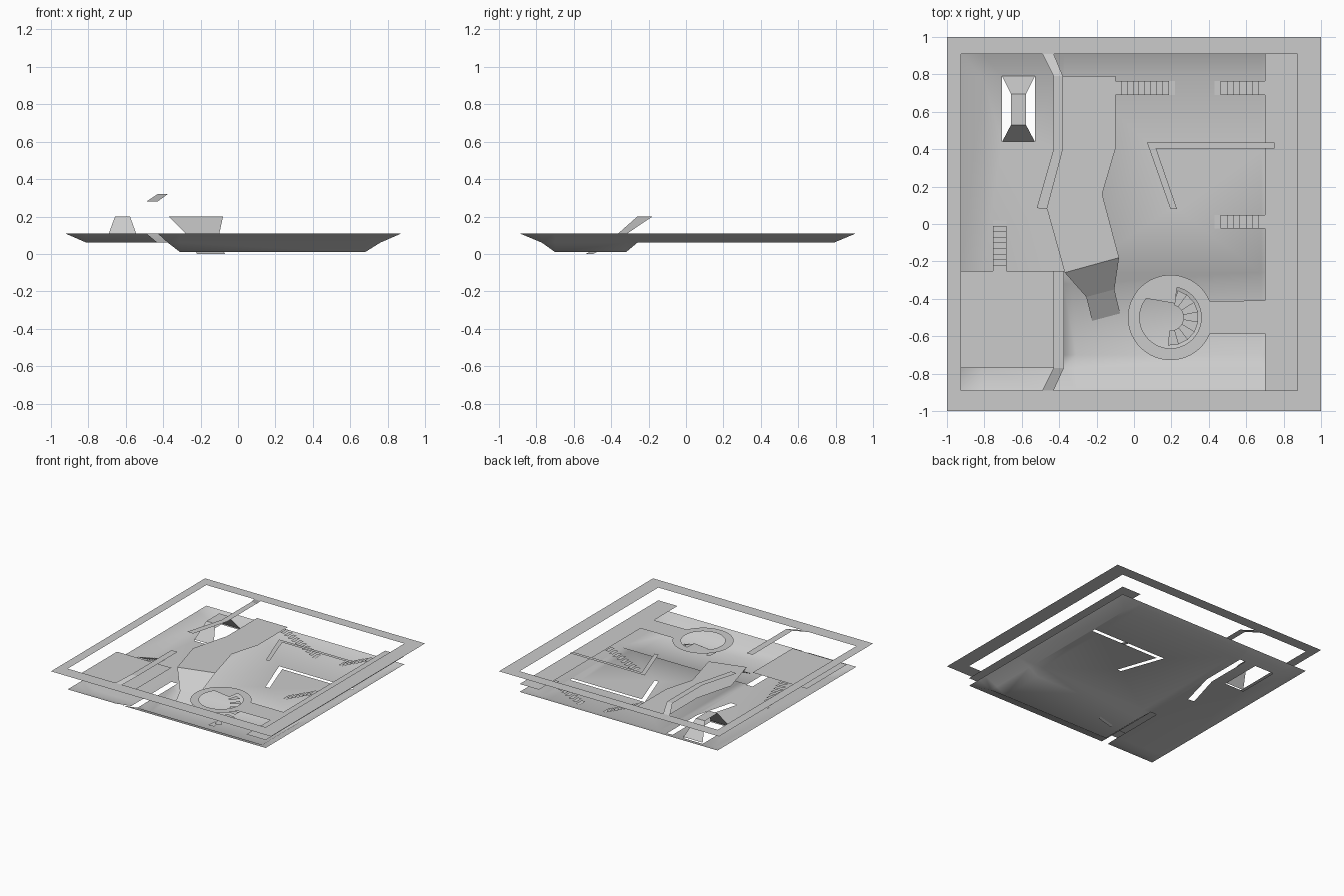
import bpy, bmesh
from math import cos, sin, radians
from mathutils import Vector
from mathutils.geometry import delaunay_2d_cdt

if "Cube" in bpy.data.objects:
    bpy.data.objects.remove(bpy.data.objects["Cube"])

X0, X1, Y0, Y1 = -0.925, 0.875, -0.89, 0.91      # inside of the rim
FLOOR, DECK, PLATEAU, RIM, WALL = 0.06, 0.175, 0.20, 0.28, 0.32


def make(name, verts, faces, smooth=False):
    me = bpy.data.meshes.new(name)
    me.from_pydata([tuple(v) for v in verts], [], [list(f) for f in faces])
    bm = bmesh.new()
    bm.from_mesh(me)
    bm.normal_update()
    bmesh.ops.reverse_faces(bm, faces=[f for f in bm.faces if f.normal.z < 0])
    for f in bm.faces:
        f.smooth = smooth
    bm.to_mesh(me)
    bm.free()
    ob = bpy.data.objects.new(name, me)
    bpy.context.collection.objects.link(ob)
    return ob


def inside(p, loop):
    hit = False
    for a, b in zip(loop, loop[1:] + loop[:1]):
        if (a[1] > p[1]) != (b[1] > p[1]):
            if p[0] < a[0] + (p[1] - a[1]) * (b[0] - a[0]) / (b[1] - a[1]):
                hit = not hit
    return hit


def sheet(name, loops, height, lines=(), smooth=False):
    """Surface bounded by loops[0] with the other loops as holes."""
    pts, edges = [], []
    for lp in loops:
        s = len(pts)
        pts += [Vector(p) for p in lp]
        edges += [(s + i, s + (i + 1) % len(lp)) for i in range(len(lp))]
    for a, b in lines:
        edges.append((len(pts), len(pts) + 1))
        pts += [Vector(a), Vector(b)]
    v, _, f, *_ = delaunay_2d_cdt(pts, edges, [], 0, 1e-5)
    keep = []
    for t in f:
        c = sum((v[i] for i in t), Vector((0, 0))) / len(t)
        if inside(c, loops[0]) and not any(inside(c, h) for h in loops[1:]):
            keep.append(t)
    h = height if callable(height) else (lambda x, y: height)
    return make(name, [(p.x, p.y, h(p.x, p.y)) for p in v], keep, smooth)


def ribbon(name, pairs):
    """Quads between successive left/right point pairs."""
    verts = [p for pair in pairs for p in pair]
    return make(name, verts, [(2*i, 2*i+1, 2*i+3, 2*i+2) for i in range(len(pairs) - 1)])


def rect(x0, x1, y0, y1):
    return [(x0, y0), (x1, y0), (x1, y1), (x0, y1)]


def treads(name, start, end, half, z0, z1, n):
    """Straight flight of n separate flat treads."""
    a, b = Vector(start), Vector(end)
    d = (b - a) / n
    s = Vector((-d.y, d.x)).normalized() * half
    verts, faces = [], []
    for i in range(n):
        z = z0 + (z1 - z0) * (i + 0.5) / n
        p, q = a + d * i, a + d * (i + 1)
        faces.append(range(len(verts), len(verts) + 4))
        verts += [(c.x, c.y, z) for c in (p + s, p - s, q - s, q + s)]
    make(name, verts, faces)


# --- terrain: raised border, flat floor, sunken basin ---
def clamp(t):
    return max(0.0, min(1.0, t))


def ground(x, y):
    bank = max((X0 + 0.115 - x) / 0.115, (x - X1 + 0.115) / 0.115,
               (Y0 + 0.12 - y) / 0.12, (y - Y1 + 0.12) / 0.12)
    dip = min(clamp((x + 0.375) / 0.065), clamp((0.76 - x) / 0.08),
              clamp((y + 0.77) / 0.07), clamp((-0.26 - y) / 0.06))
    return FLOOR + 0.05 * clamp(bank) - 0.05 * dip


wall_l = [(-0.43, 0.79), (-0.43, 0.40), (-0.52, 0.085)]
wall_r = [(-0.38, 0.79), (-0.38, 0.40), (-0.465, 0.08)]
front_l = [(-0.43, -0.25), (-0.43, -0.77), (-0.49, Y0)]
front_r = [(-0.375, -0.25), (-0.375, -0.77), (-0.43, Y0)]
ell = [(0.07, 0.435), (0.75, 0.435), (0.75, 0.405), (0.118, 0.405), (0.23, 0.08), (0.195, 0.08)]
pit = rect(-0.705, -0.53, 0.44, 0.79)
lines = [((x, Y0), (x, Y1)) for x in (-0.81, -0.375, -0.31, 0.68, 0.76)]
lines += [((X0, y), (X1, y)) for y in (-0.77, -0.70, -0.32, -0.26, 0.79)]
lines += [((X0, Y0), (-0.81, -0.77)), ((X1, Y0), (0.76, -0.77)),
          ((X0, Y1), (-0.81, 0.79)), ((X1, Y1), (0.76, 0.79)),
          ((0.76, -0.77), (0.68, -0.70)), ((0.76, -0.26), (0.68, -0.32)),
          ((-0.375, -0.77), (-0.31, -0.70)), ((-0.375, -0.26), (-0.31, -0.32))]
sheet("terrain", [rect(X0, X1, Y0, Y1), wall_l + wall_r[::-1],
                  front_l + front_r[::-1], ell, pit], ground, lines, True)

# --- outer rim ---
sheet("rim", [rect(-1, 1, -1, 1), rect(X0, X1, Y0, Y1)], RIM)

# --- wall tops, sloping down to the rim at their outer ends ---
def wall(name, left, right):
    lift = lambda p: (*p, RIM if abs(p[1]) > 0.85 else WALL)
    ribbon(name, [(lift(a), lift(b)) for a, b in zip(left, right)])


wall("back_wall_top", [(-0.49, Y1)] + wall_l, [(-0.43, Y1)] + wall_r)
wall("front_wall_top", front_l, front_r)
sheet("angled_wall_top", [ell], RIM)

# --- plateau and its ramp ---
sheet("plateau", [[(-0.38, 0.79), (-0.38, 0.40), (-0.465, 0.08), (-0.37, -0.26),
                   (-0.08, -0.18), (-0.17, 0.16), (-0.10, 0.40), (-0.10, 0.79)]], PLATEAU)
ribbon("ramp", [((-0.37, -0.26, PLATEAU), (-0.08, -0.18, PLATEAU)),
                ((-0.255, -0.39, 0.085), (-0.105, -0.35, 0.085)),
                ((-0.22, -0.535, 0.0), (-0.07, -0.495, 0.0))])

# --- flat decks ---
sheet("left_deck", [rect(X0, -0.43, -0.77, -0.25)], DECK)
sheet("right_deck", [rect(0.70, X1, Y0, Y1)], DECK)

# --- round tower deck with bridge and open stairwell ---
CX, CY = 0.195, -0.5
def polar(r, deg):
    return (CX + r * cos(radians(deg)), CY + r * sin(radians(deg)))


outer = [polar(0.228, 23 + i * 314 / 40) for i in range(41)]
outer += [(0.70, -0.585), (0.70, -0.41)]
well = [polar(0.165, 142 + i * 296 / 36) for i in range(37)] + [(0.22, -0.425)]
sheet("round_deck", [outer, well], DECK)

# --- spiral treads down to the basin floor ---
n, verts, faces = 8, [], []
for i in range(n):
    a0, a1 = 75 - i * 170 / n, 75 - (i + 1) * 170 / n
    z = DECK - (i + 0.7) * 0.16 / n
    faces.append(range(len(verts), len(verts) + 4))
    verts += [(*polar(r, a), z) for r, a in ((0.07, a0), (0.15, a0), (0.15, a1), (0.07, a1))]
make("spiral_treads", verts, faces)

# --- straight stairs ---
treads("plateau_stairs", (-0.10, 0.728), (0.22, 0.728), 0.037, PLATEAU, FLOOR, 10)
for i, y in enumerate((0.728, 0.012)):
    treads(f"right_stairs_{i + 1}", (0.43, y), (0.70, y), 0.037, FLOOR, DECK, 8)
treads("left_stairs", (-0.718, 0.02), (-0.718, -0.25), 0.037, FLOOR, DECK, 9)

# --- tapered block over the pit (end slopes and top only) ---
ribbon("tapered_block", [((-x - 0.6175, y, z), (x - 0.6175, y, z)) for x, y, z in
                         ((0.0875, 0.44, 0.07), (0.04, 0.53, PLATEAU),
                          (0.04, 0.695, PLATEAU), (0.0875, 0.79, 0.07))])
